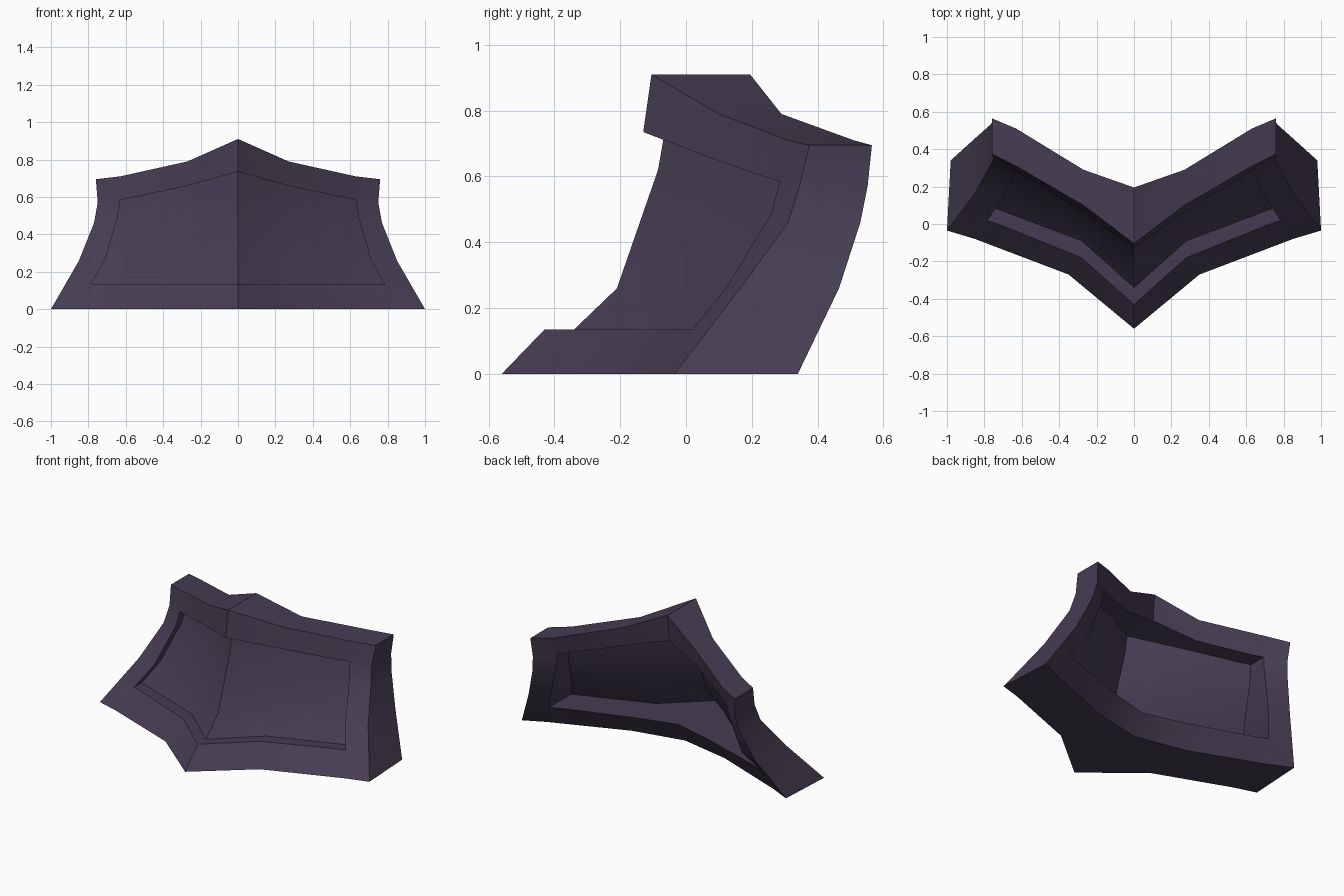
import bpy, bmesh, math

if "Cube" in bpy.data.objects:
    bpy.data.objects.remove(bpy.data.objects["Cube"])

mat = bpy.data.materials.new("dark plum grey")
mat.diffuse_color = (0.062, 0.046, 0.085, 1)
mat.use_nodes = True
mat.node_tree.nodes["Principled BSDF"].inputs["Base Color"].default_value = mat.diffuse_color

# Half profiles running bottom centre -> corner -> side -> top centre:
# x, z, front y, back y
OUTER = [(0, 0, -.56, .01), (.35, 0, -.27, .08), (.85, 0, -.08, .27), (1, 0, -.035, .34),
         (.85, .26, .165, .465), (.77, .46, .31, .53), (.75, .57, .345, .552),
         (.76, .695, .375, .565), (.63, .71, .31, .51), (.27, .79, .10, .29), (0, .91, -.105, .195)]
WINDOW = [(0, .135, -.43, .08), (.28, .135, -.18, .155), (.70, .135, -.01, .295), (.785, .135, .02, .33),
          (.71, .265, .125, .42), (.645, .49, .26, .46), (.635, .55, .275, .465),
          (.63, .585, .285, .47), (.55, .60, .235, .42), (.27, .66, .065, .26), (0, .735, -.13, .18)]
# Panel rows, bottom to top: (x, y, z) at centre, middle and side
PANEL = [[(0, -.34, .135), (.28, -.09, .135), (.785, .10, .135)],
         [(0, -.21, .26), (.28, .0, .265), (.712, .195, .268)],
         [(0, -.085, .62), (.28, .115, .56), (.647, .325, .49)],
         [(0, -.065, .735), (.27, .135, .66), (.632, .35, .586)]]


def make(name, rows, closed):
    """Skin rows of points with quads, then mirror across x = 0."""
    bm = bmesh.new()
    grid = [[bm.verts.new(p) for p in row] for row in rows]
    n = len(grid)
    for i in range(n if closed else n - 1):
        a, b = grid[i], grid[(i + 1) % n]
        for j in range(len(a) - 1):
            bm.faces.new((a[j], a[j + 1], b[j + 1], b[j]))
    bmesh.ops.recalc_face_normals(bm, faces=bm.faces)
    if not closed and sum(f.normal.y for f in bm.faces) > 0:
        bmesh.ops.reverse_faces(bm, faces=bm.faces)
    me = bpy.data.meshes.new(name)
    bm.to_mesh(me)
    bm.free()
    me.materials.append(mat)
    ob = bpy.data.objects.new(name, me)
    bpy.context.collection.objects.link(ob)
    mod = ob.modifiers.new("Mirror", 'MIRROR')
    mod.use_clip = True
    bpy.ops.object.select_all(action='DESELECT')
    ob.select_set(True)
    bpy.context.view_layer.objects.active = ob
    bpy.ops.object.modifier_apply(modifier="Mirror")
    bpy.ops.object.shade_smooth_by_angle(angle=math.radians(30))
    return ob


# Thick swept frame with an open window
frame_rows = [
    [(x, f, z) for x, z, f, b in OUTER],
    [(x, f, z) for x, z, f, b in WINDOW],
    [(x, b, z) for x, z, f, b in WINDOW],
    [(x * (1 - .02 * max(0, 1 - z / .5)), b, z) for x, z, f, b in OUTER],
]
make("swept_frame", frame_rows, True)

# Recessed panel filling the window
make("recessed_panel", PANEL, False)
